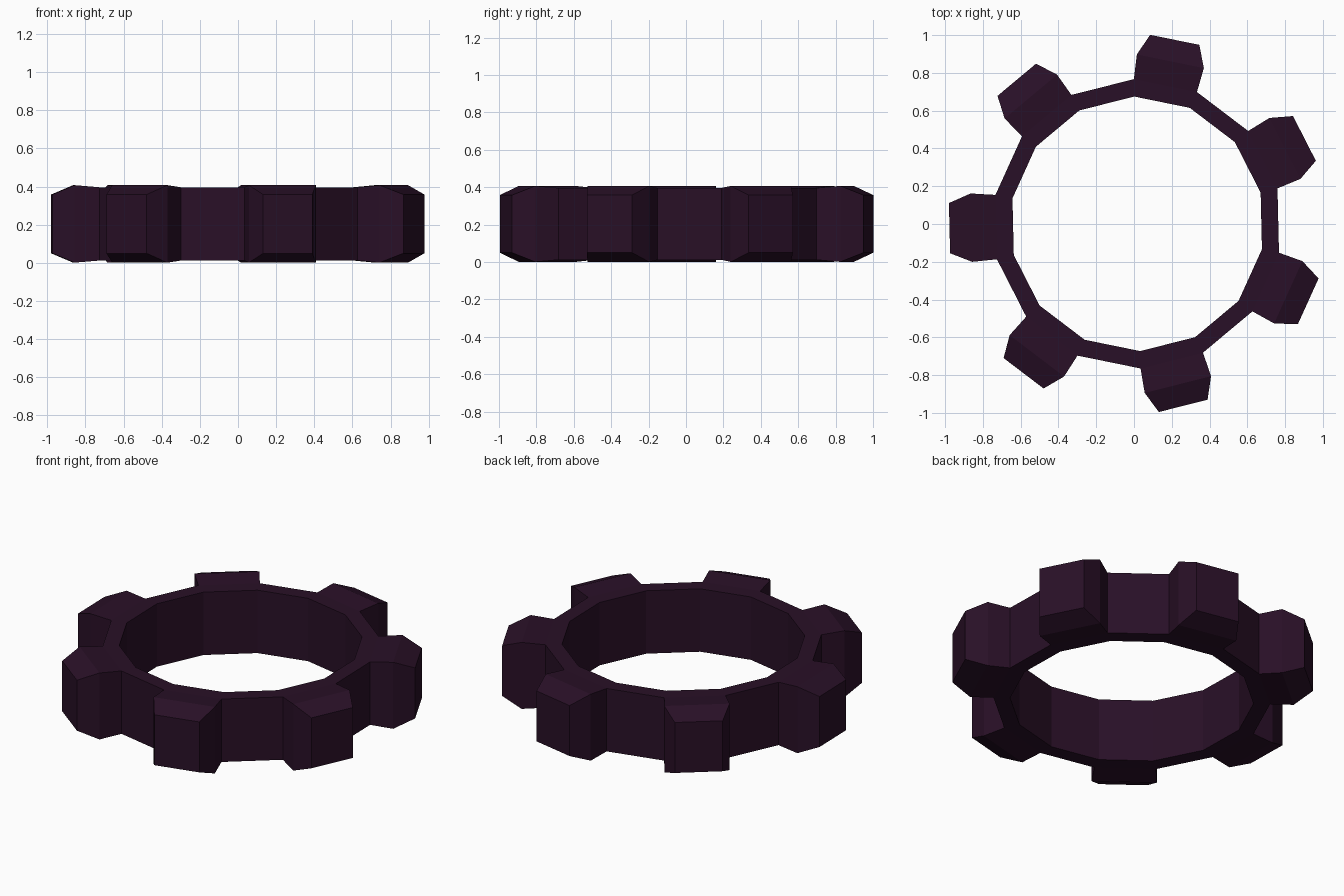
import bpy, bmesh
from math import cos, sin, pi, radians
from mathutils import Matrix, Vector

if "Cube" in bpy.data.objects:
    bpy.data.objects.remove(bpy.data.objects["Cube"])

TEETH = 7
SIDES = 2 * TEETH
MID_Z = 0.204
CENTRE = Vector((0.017, 0.001, MID_Z))
TILT = radians(1.33)

bm = bmesh.new()

# Ring: rectangular section swept round 14 sides
section = [(0.674, -0.192), (0.766, -0.192), (0.766, 0.192), (0.674, 0.192)]
rings = []
for i in range(SIDES):
    a = (i + 0.5) * 2 * pi / SIDES
    rings.append([bm.verts.new((r * cos(a), r * sin(a), z)) for r, z in section])
outer = []
for i in range(SIDES):
    p, q = rings[i], rings[(i + 1) % SIDES]
    for k in range(4):
        n = (k + 1) % 4
        f = bm.faces.new((p[k], q[k], q[n], p[n]))
        if k == 1:
            outer.append((f, (i + 1) * 2 * pi / SIDES))
bmesh.ops.recalc_face_normals(bm, faces=bm.faces)

# Teeth: every second outer face pushed out twice (flare, then taper)
teeth = [(f, a) for f, a in outer if round(a / (2 * pi / SIDES)) % 2 == 1]
for face, angle in teeth:
    radial = Vector((cos(angle), sin(angle), 0))
    side = Vector((-sin(angle), cos(angle), 0))
    for r, half_w, half_h in [(0.878, 0.181, 0.203), (0.994, 0.133, 0.154)]:
        face = bmesh.ops.extrude_discrete_faces(bm, faces=[face])["faces"][0]
        for v in face.verts:
            t = half_w if v.co.dot(side) > 0 else -half_w
            z = half_h if v.co.z > 0 else -half_h
            v.co = radial * r + side * t + Vector((0, 0, z))

bm.transform(Matrix.Translation(CENTRE) @ Matrix.Rotation(TILT, 4, 'Z'))
bmesh.ops.recalc_face_normals(bm, faces=bm.faces)

mesh = bpy.data.meshes.new("toothed_ring")
bm.to_mesh(mesh)
bm.free()
ring = bpy.data.objects.new("toothed_ring", mesh)
bpy.context.collection.objects.link(ring)

mat = bpy.data.materials.new("dark_plum")
mat.diffuse_color = (0.022, 0.005, 0.02, 1)
mat.use_nodes = True
mat.node_tree.nodes["Principled BSDF"].inputs["Base Color"].default_value = mat.diffuse_color
mesh.materials.append(mat)
